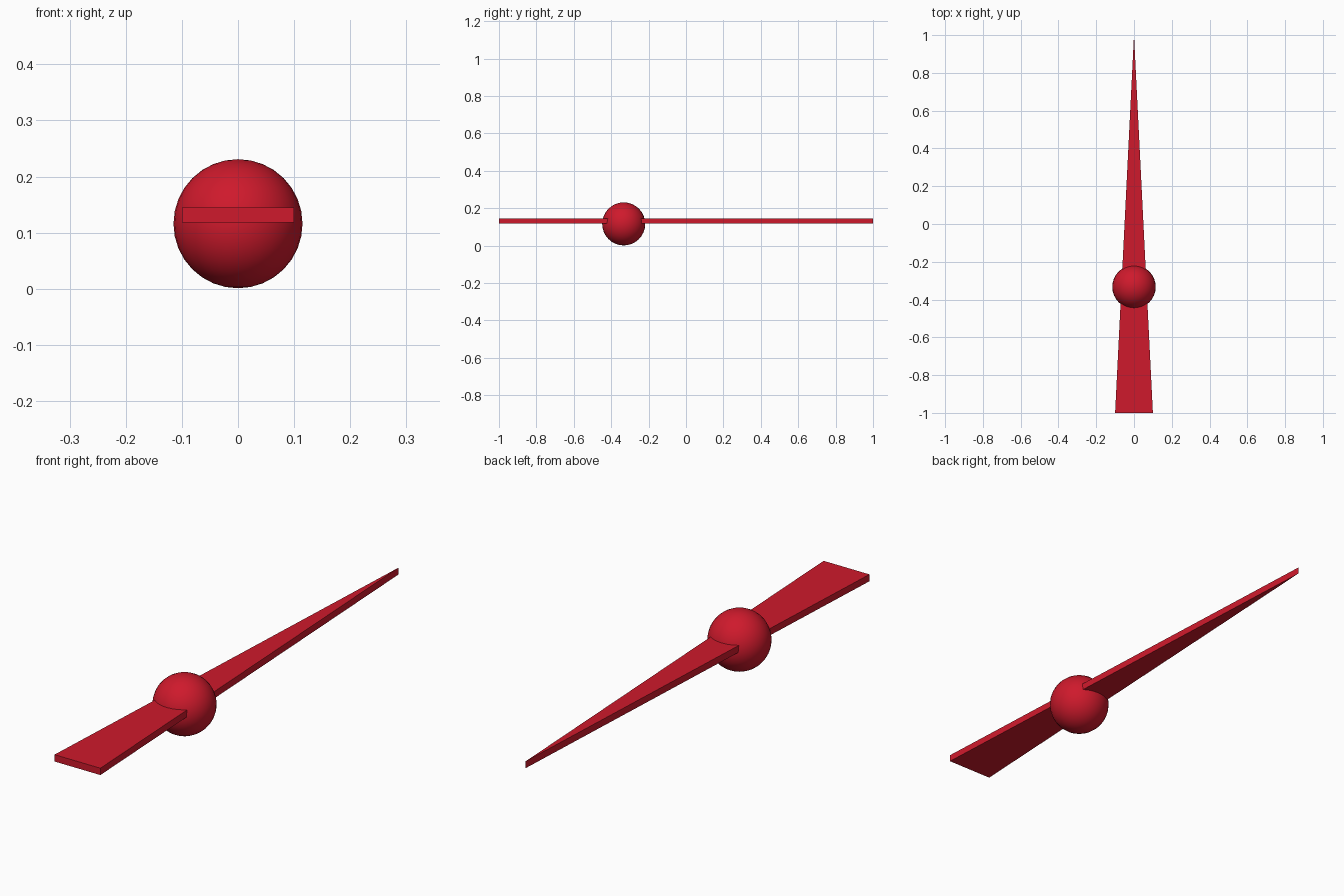
import bpy, bmesh

if "Cube" in bpy.data.objects:
    bpy.data.objects.remove(bpy.data.objects["Cube"])

red = bpy.data.materials.new("red")
red.diffuse_color = (0.62, 0.01, 0.025, 1)
red.use_nodes = True
red.node_tree.nodes["Principled BSDF"].inputs["Base Color"].default_value = red.diffuse_color

# Long tapering needle: a triangle extruded upward
bm = bmesh.new()
face = bm.faces.new([bm.verts.new(p) for p in
                     ((-0.1, -1, 0.118), (0.1, -1, 0.118), (0, 1, 0.118))])
ext = bmesh.ops.extrude_face_region(bm, geom=[face])
verts = [g for g in ext["geom"] if isinstance(g, bmesh.types.BMVert)]
bmesh.ops.translate(bm, vec=(0, 0, 0.027), verts=verts)
bmesh.ops.recalc_face_normals(bm, faces=bm.faces)
mesh = bpy.data.meshes.new("needle")
bm.to_mesh(mesh)
bm.free()
needle = bpy.data.objects.new("needle", mesh)
bpy.context.collection.objects.link(needle)
needle.data.materials.append(red)

# Round pivot ball at the centroid of the triangle
bpy.ops.mesh.primitive_uv_sphere_add(segments=32, ring_count=16, radius=0.115,
                                     location=(0, -0.333, 0.116))
ball = bpy.context.object
ball.name = "pivot_ball"
ball.data.materials.append(red)
bpy.ops.object.shade_smooth()
